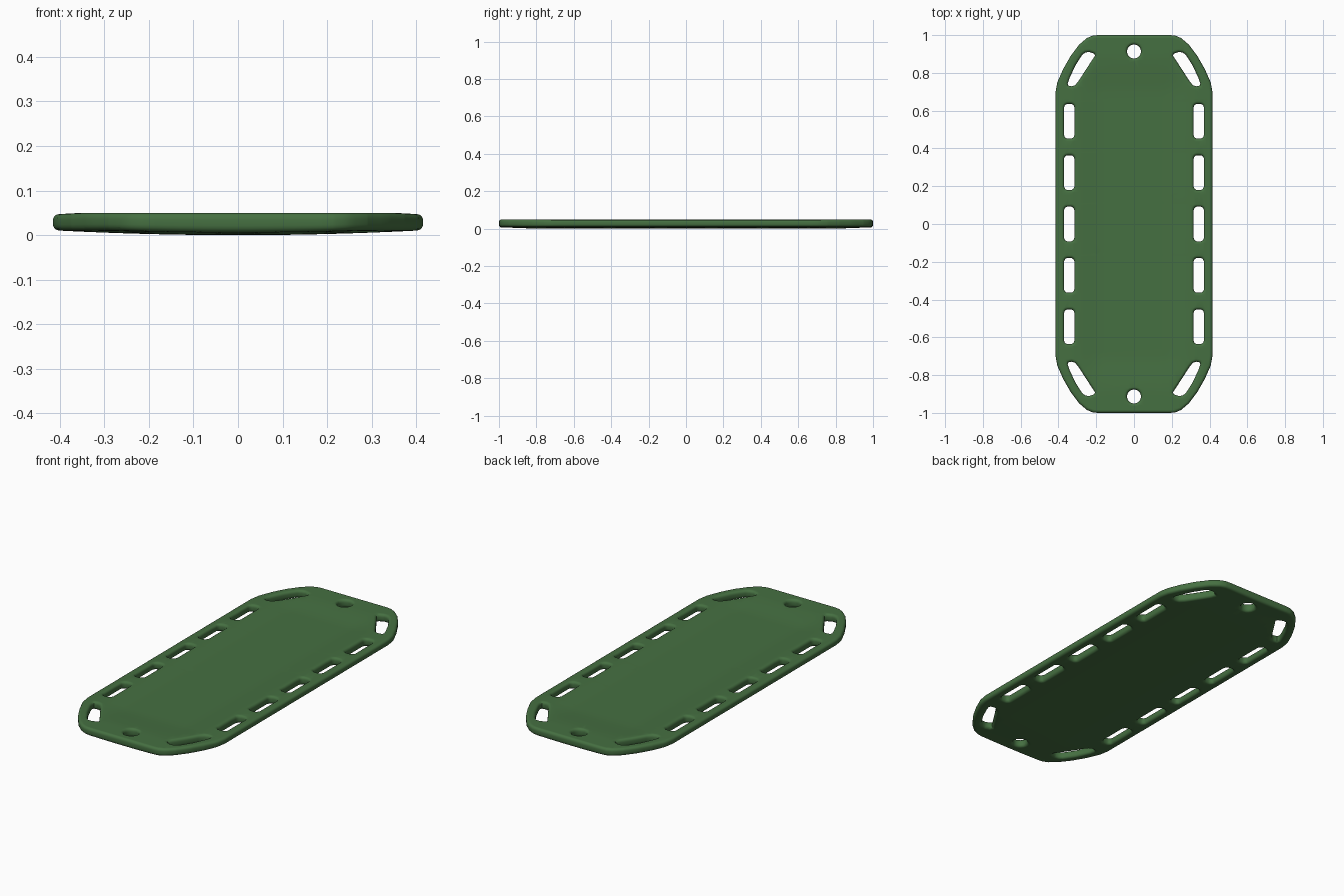
import bpy, bmesh, math
from mathutils import Vector

old = bpy.data.objects.get("Cube")
if old:
    bpy.data.objects.remove(old, do_unlink=True)

ROUND = 0.014    # edge rounding radius
HALF = 0.02      # half thickness before shaping

green = bpy.data.materials.new("board green")
green.use_nodes = True
colour = (0.06, 0.16, 0.053, 1)
green.diffuse_color = colour
bsdf = green.node_tree.nodes["Principled BSDF"]
bsdf.inputs["Base Color"].default_value = colour
bsdf.inputs["Roughness"].default_value = 0.6


def smooth(a, b, v):
    t = max(0.0, min(1.0, (v - a) / (b - a)))
    return t * t * (3 - 2 * t)


def area(pts):
    return sum(a[0] * b[1] - b[0] * a[1] for a, b in zip(pts, pts[1:] + pts[:1])) / 2


def grow(pts, d):
    """Offset a closed loop outward by d."""
    if area(pts) < 0:
        pts = pts[::-1]
    out = []
    for i, p in enumerate(pts):
        p = Vector(p)
        e1 = (p - Vector(pts[i - 1])).normalized()
        e2 = (Vector(pts[(i + 1) % len(pts)]) - p).normalized()
        n1, n2 = Vector((e1.y, -e1.x)), Vector((e2.y, -e2.x))
        out.append(tuple(p + (n1 + n2) * d / (1 + n1.dot(n2))))
    return out


def slot(cx, cy, hx, hy, r, steps=5):
    """Rounded rectangle; a circle when hx = hy = r."""
    pts = []
    for k, (sx, sy) in enumerate(((1, 1), (-1, 1), (-1, -1), (1, -1))):
        for i in range(steps):
            a = math.pi / 2 * (k + (i + 0.5) / steps)
            pts.append((cx + sx * (hx - r) + r * math.cos(a),
                        cy + sy * (hy - r) + r * math.sin(a)))
    return pts


# Outline: one rounded corner mirrored to all four
corner = [(0.415, 0.70), (0.406, 0.75), (0.375, 0.82), (0.335, 0.89),
          (0.29, 0.95), (0.25, 0.984), (0.22, 0.997), (0.19, 1.0)]
upper = corner + [(-x, y) for x, y in corner[::-1]]
outline = upper + [(-x, -y) for x, y in upper]

# Hand holes, corner grips and end holes
grip = [(0.206, 0.892), (0.212, 0.902), (0.235, 0.91), (0.255, 0.909), (0.273, 0.897),
        (0.31, 0.84), (0.34, 0.775), (0.351, 0.743), (0.348, 0.733),
        (0.33, 0.729), (0.312, 0.735), (0.295, 0.755)]
holes = []
for s in (-1, 1):
    holes += [slot(s * 0.343, i * 0.272, 0.027, 0.092, 0.02) for i in range(-2, 3)]
    holes += [[(s * x, t * y) for x, y in grip] for t in (-1, 1)]
    holes.append(slot(0, s * 0.913, 0.037, 0.037, 0.037))

# Flat curve with holes, thickened and given round edges
curve = bpy.data.curves.new("board_profile", "CURVE")
curve.dimensions = "2D"
curve.fill_mode = "BOTH"
curve.extrude = HALF - ROUND
curve.bevel_depth = ROUND
curve.bevel_resolution = 3
for loop in [grow(outline, -ROUND)] + [grow(h, ROUND) for h in holes]:
    spline = curve.splines.new("POLY")
    spline.points.add(len(loop) - 1)
    for point, (x, y) in zip(spline.points, loop):
        point.co = (x, y, 0, 1)
    spline.use_cyclic_u = True
helper = bpy.data.objects.new("profile_helper", curve)
bpy.context.collection.objects.link(helper)
bpy.context.view_layer.update()
mesh = bpy.data.meshes.new_from_object(helper.evaluated_get(bpy.context.evaluated_depsgraph_get()))
bpy.data.objects.remove(helper, do_unlink=True)

bm = bmesh.new()
bm.from_mesh(mesh)
bmesh.ops.remove_doubles(bm, verts=bm.verts, dist=0.0004)


# Slice into a grid so that the broad faces can be shaped
def cut(co, normal):
    bmesh.ops.bisect_plane(bm, geom=bm.verts[:] + bm.edges[:] + bm.faces[:],
                           dist=0.0005, plane_co=co, plane_no=normal)


for i in range(-15, 16):
    cut((i * 0.0265, 0, 0), (1, 0, 0))
for i in range(-19, 20):
    cut((0, i * 0.051, 0), (0, 1, 0))

# Shallow dish on top, gently bowed underside
for v in bm.verts:
    ax, ay = abs(v.co.x), abs(v.co.y)
    inside = (1 - smooth(0.17, 0.31, ax)) * (1 - smooth(0.68, 0.9, ay))
    top = 0.05 - 0.011 * inside - 0.003 * smooth(0.34, 0.415, ax)
    bottom = 0.011 * (ax / 0.415) ** 2 + 0.006 * smooth(0.75, 1.0, ay)
    v.co.z = bottom + (top - bottom) * (v.co.z / HALF + 1) / 2

bmesh.ops.recalc_face_normals(bm, faces=bm.faces)
bm.to_mesh(mesh)
bm.free()

mesh.name = "rescue_board"
mesh.materials.clear()
mesh.materials.append(green)
board = bpy.data.objects.new("rescue_board", mesh)
bpy.context.collection.objects.link(board)
bpy.context.view_layer.objects.active = board
board.select_set(True)
bpy.ops.object.shade_smooth_by_angle(angle=math.radians(50))
